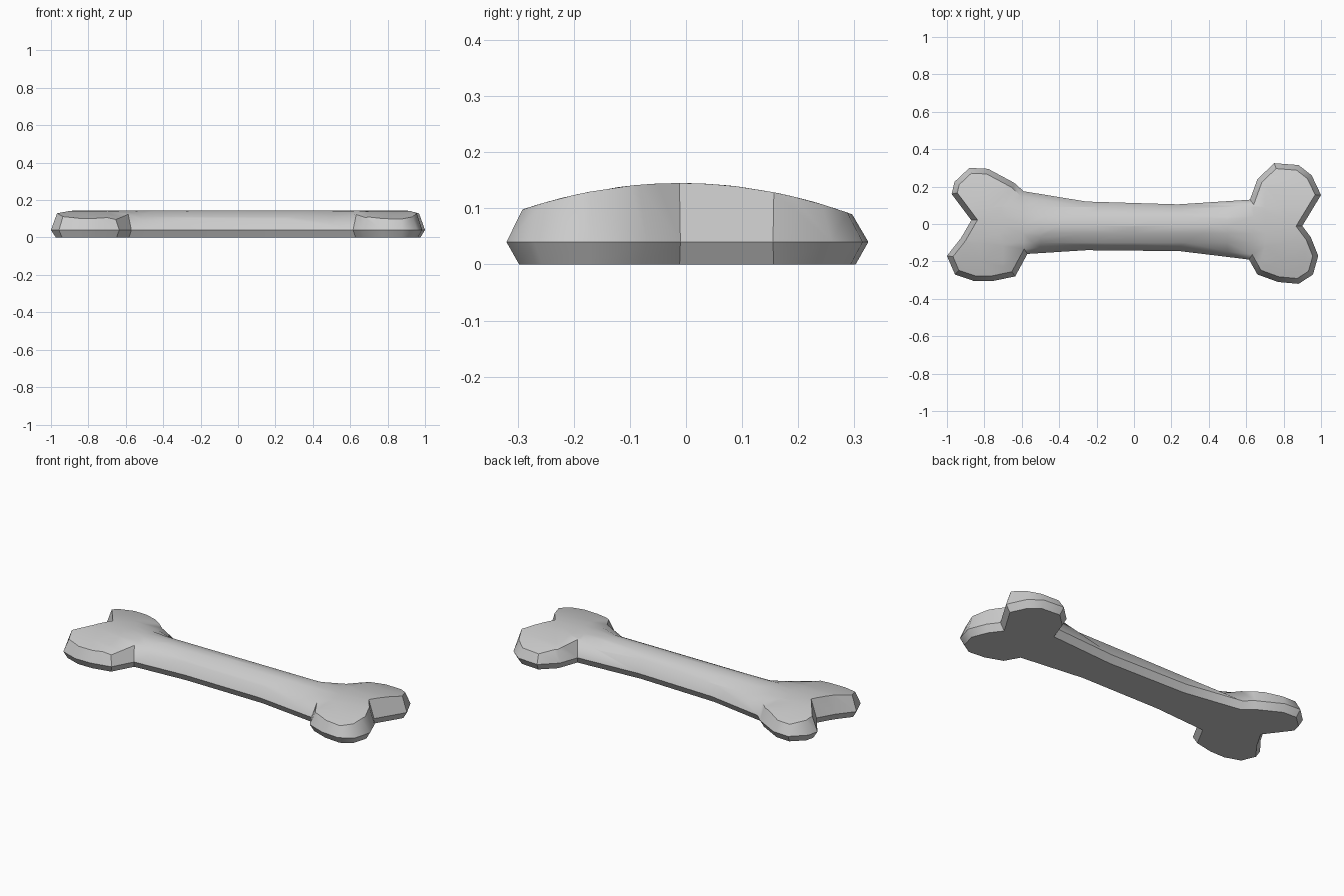
import bpy, bmesh, math
from mathutils import Vector

cube = bpy.data.objects.get("Cube")
if cube:
    bpy.data.objects.remove(cube)

# Material
grey = bpy.data.materials.new("bone grey")
grey.use_nodes = True
colour = (0.6, 0.6, 0.6, 1)
grey.diffuse_color = colour
grey.node_tree.nodes["Principled BSDF"].inputs["Base Color"].default_value = colour

# Widest outline, counter-clockwise from the right-hand notch
outline = [Vector(p) for p in (
    (.90, -.01), (1.0, .155), (.95, .26), (.88, .315), (.75, .325), (.66, .24),
    (.62, .13), (.235, .105), (-.255, .12), (-.59, .175), (-.64, .22),
    (-.78, .295), (-.88, .30), (-.96, .225), (-.975, .16), (-.87, .02),
    (-.925, -.075), (-1.0, -.17), (-.957, -.27), (-.855, -.305), (-.755, -.305),
    (-.635, -.28), (-.57, -.16), (-.255, -.14), (.245, -.145), (.615, -.19),
    (.66, -.27), (.77, -.31), (.88, -.32), (.957, -.27), (.985, -.17), (.945, -.07))]


def inset(points, depth):
    """Move every outline corner inward along its mitre."""
    result = []
    for i, p in enumerate(points):
        a = (p - points[i - 1]).normalized()
        b = (points[(i + 1) % len(points)] - p).normalized()
        n = Vector((-a.y - b.y, a.x + b.x)).normalized()
        result.append(p + n * depth / max(.5, n.dot(Vector((-a.y, a.x)))))
    return result


def crown(x, y):
    """Height of the domed top; the shaft is rounder than the knobs."""
    blend = min(1, max(0, (abs(x) - .5) / .2))
    width = .11 + .18 * blend
    return .145 - .05 * min(1.2, abs(y + .01) / width) ** 2


# Bone body: flat base, bevelled sides, domed top
bm = bmesh.new()
rings = []
for depth, height in ((.022, 0), (0, .04), (.028, .095)):
    rings.append([bm.verts.new((p.x, p.y, height)) for p in inset(outline, depth)])
count = len(outline)
for low, high in zip(rings, rings[1:]):
    for i in range(count):
        j = (i + 1) % count
        bm.faces.new((low[i], low[j], high[j], high[i]))
bm.faces.new(rings[0][::-1])
cap = bm.faces.new(rings[2])
bmesh.ops.triangulate(bm, faces=[cap])

# Cut the top into strips so that it can be domed
cuts = [((0, y, 0), (0, 1, 0)) for y in (-.2, -.1, -.05, -.01, .04, .09, .19)]
cuts += [((x, 0, 0), (1, 0, 0)) for x in (-.7, -.5, 0, .5, .7)]
for place, normal in cuts:
    faces = [f for f in bm.faces if all(v.co.z > .09 for v in f.verts)]
    edges = {e for f in faces for e in f.edges}
    verts = {v for f in faces for v in f.verts}
    bmesh.ops.bisect_plane(bm, geom=list(verts) + list(edges) + faces,
                           plane_co=place, plane_no=normal, dist=.0001)
for v in bm.verts:
    if v.co.z > .09:
        v.co.z = crown(v.co.x, v.co.y)
bmesh.ops.recalc_face_normals(bm, faces=bm.faces)

mesh = bpy.data.meshes.new("bone")
bm.to_mesh(mesh)
bm.free()
mesh.materials.append(grey)
bone = bpy.data.objects.new("bone", mesh)
bpy.context.collection.objects.link(bone)
bpy.context.view_layer.objects.active = bone
bone.select_set(True)
bpy.ops.object.shade_smooth_by_angle(angle=math.radians(40))
